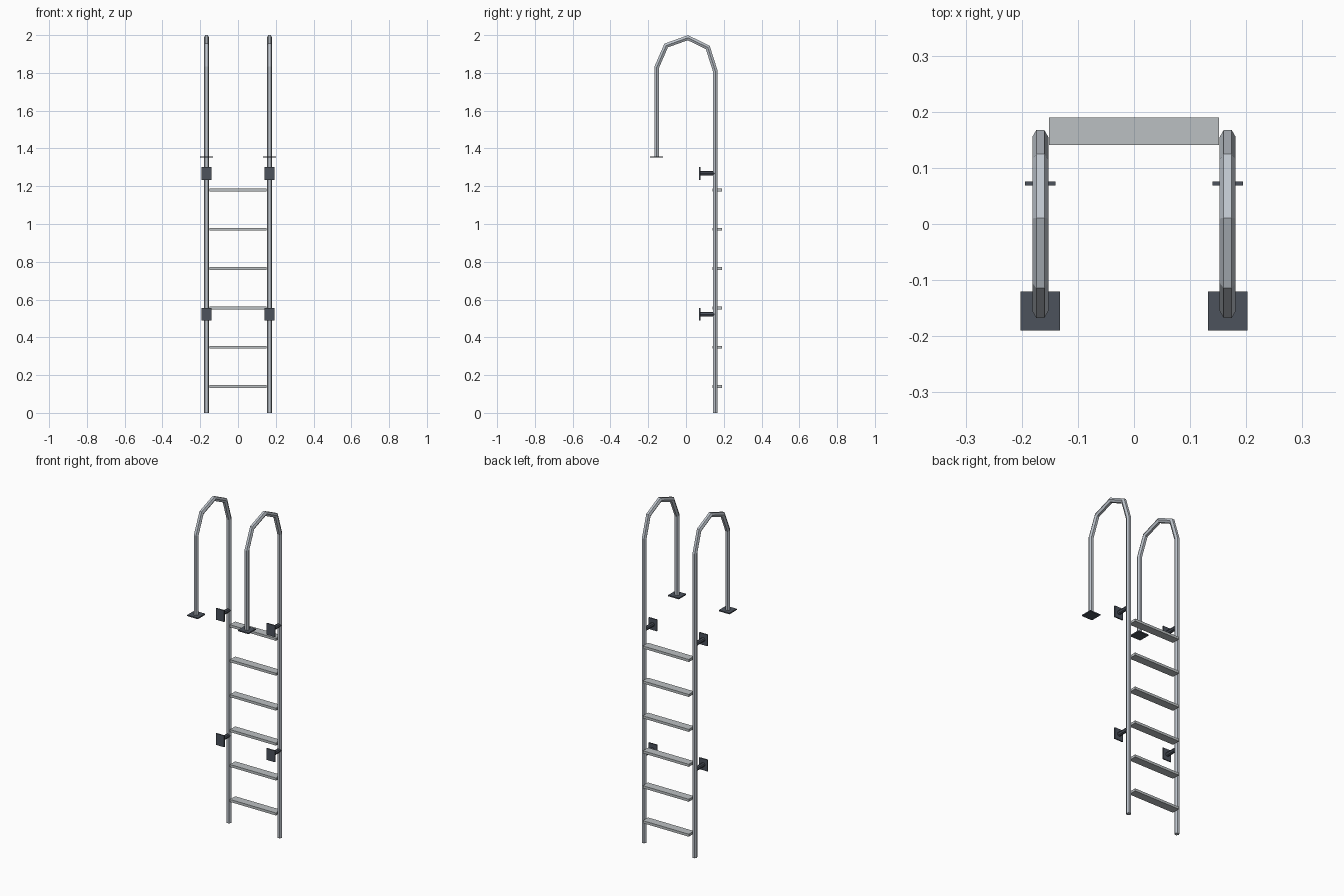
import bpy, bmesh, math
from mathutils import Vector

if "Cube" in bpy.data.objects:
    bpy.data.objects.remove(bpy.data.objects["Cube"])


def material(name, rgb):
    m = bpy.data.materials.new(name)
    m.diffuse_color = (*rgb, 1)
    m.use_nodes = True
    m.node_tree.nodes["Principled BSDF"].inputs["Base Color"].default_value = m.diffuse_color
    return m


STEEL = material("polished steel", (0.51, 0.55, 0.60))
TREAD = material("brushed tread grey", (0.50, 0.53, 0.54))
DARK = material("dark slate metal", (0.072, 0.084, 0.107))

RAIL_X = 0.167
RAIL_R = 0.0143
SIDES = 6


def finish(bm, name, mat):
    bmesh.ops.recalc_face_normals(bm, faces=bm.faces[:])
    mesh = bpy.data.meshes.new(name)
    bm.to_mesh(mesh)
    bm.free()
    mesh.materials.append(mat)
    obj = bpy.data.objects.new(name, mesh)
    bpy.context.collection.objects.link(obj)
    return obj


def box(name, center, size, mat):
    bm = bmesh.new()
    bmesh.ops.create_cube(bm, size=1)
    for v in bm.verts:
        v.co = Vector([c + a * s for c, a, s in zip(center, v.co, size)])
    return finish(bm, name, mat)


def tube(name, x, path, radius, sides, mat):
    """Sweep a polygon along a (y, z) path with mitred corners."""
    bm = bmesh.new()
    pts = [Vector(p) for p in path]
    rings = []
    for i, p in enumerate(pts):
        before = (p - pts[i - 1]).normalized() if i else None
        after = (pts[i + 1] - p).normalized() if i < len(pts) - 1 else None
        before, after = before or after, after or before
        tangent = (before + after).normalized()
        normal = Vector((-tangent.y, tangent.x)) / tangent.dot(before)
        ring = []
        for k in range(sides):
            a = math.tau * k / sides
            q = p + normal * (radius * math.sin(a))
            ring.append(bm.verts.new((x + radius * math.cos(a), q.x, q.y)))
        rings.append(ring)
    for r0, r1 in zip(rings, rings[1:]):
        for k in range(sides):
            n = (k + 1) % sides
            bm.faces.new((r0[k], r0[n], r1[n], r1[k]))
    bm.faces.new(rings[0])
    bm.faces.new(rings[-1])
    return finish(bm, name, mat)


# Long rail, arched grab handle and short front leg
rail_path = [(0.155, 0.0), (0.155, 1.81), (0.115, 1.935), (0.010, 1.986),
             (-0.105, 1.945), (-0.155, 1.83), (-0.155, 1.355)]

for side, x in (("left", -RAIL_X), ("right", RAIL_X)):
    tube(f"{side}_handrail", x, rail_path, RAIL_R, SIDES, STEEL)
    # Deck foot under the front leg
    box(f"{side}_deck_foot", (x, -0.155, 1.355), (0.07, 0.069, 0.007), DARK)
    # Wall brackets: plate plus stand-off arm
    for level, z in (("lower", 0.522), ("upper", 1.268)):
        box(f"{side}_{level}_wall_plate", (x, 0.072, z), (0.055, 0.007, 0.068), DARK)
        tube(f"{side}_{level}_bracket_arm", x, [(0.074, z), (0.150, z)], 0.012, 8, DARK)

# Treads between the rails
for i in range(6):
    box(f"tread_{i + 1}", (0, 0.1655, 0.139 + i * 0.2082), (0.303, 0.049, 0.015), TREAD)
